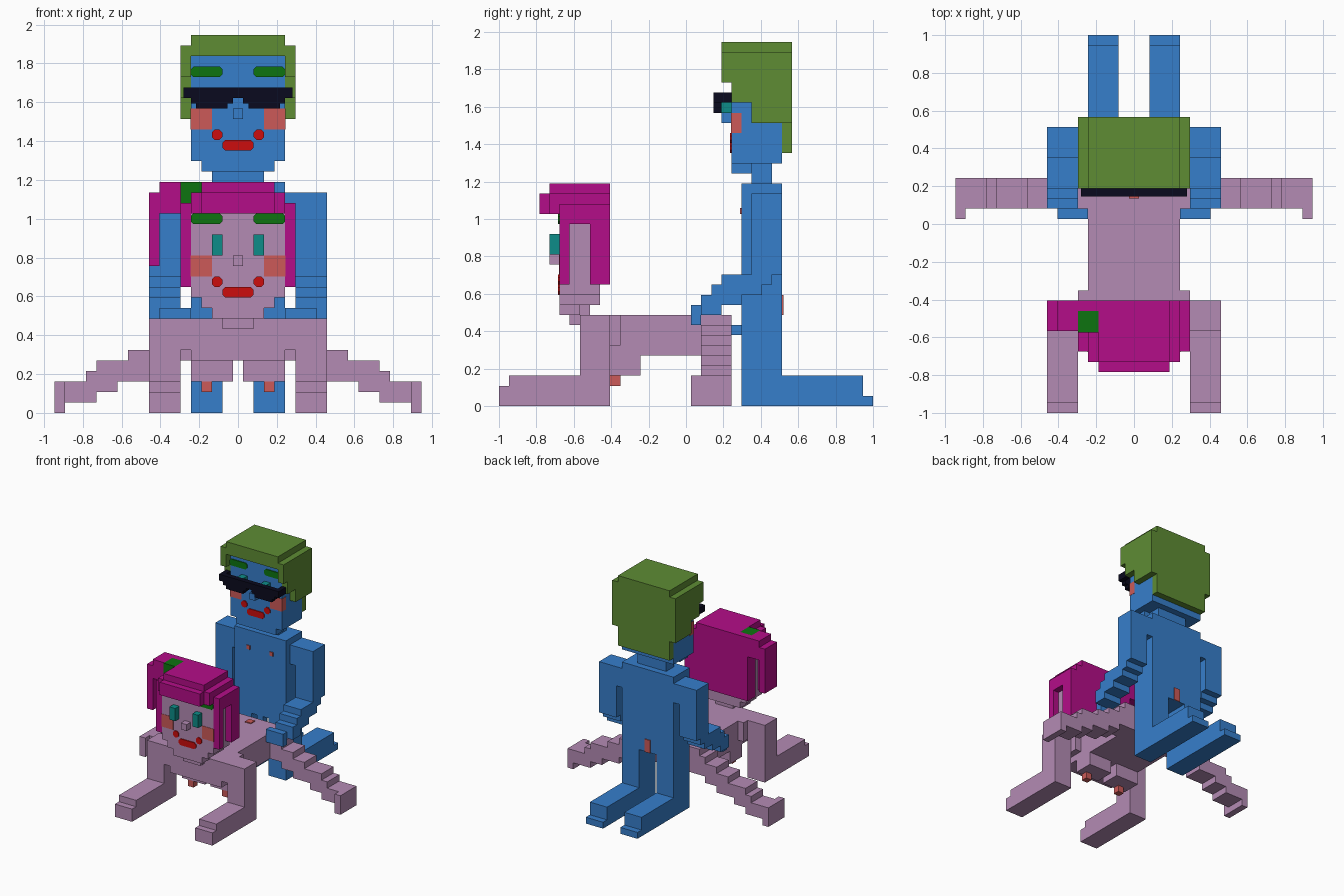
import bpy
import bmesh
from mathutils import Matrix, Vector

UNIT = 2 / 37        # edge length of one block
HALF_DEPTH = 18.5    # depth is counted in blocks from the front
SKIN = 0.15          # thickness of painted plates, in blocks

default = bpy.data.objects.get("Cube")
if default:
    bpy.data.objects.remove(default, do_unlink=True)


def material(name, r, g, b):
    mat = bpy.data.materials.new(name)
    mat.use_nodes = True
    mat.diffuse_color = (r, g, b, 1)
    mat.node_tree.nodes["Principled BSDF"].inputs["Base Color"].default_value = (r, g, b, 1)
    return mat


blue = material("blue", .037, .21, .6)
mauve = material("mauve", .456, .258, .456)
magenta = material("magenta", .456, .004, .246)
olive = material("olive", .112, .262, .034)
dark_green = material("dark_green", .004, .174, .005)
navy = material("navy", .003, .003, .013)
coral = material("coral", .604, .102, .098)
red = material("red", .604, .004, .004)
teal = material("teal", .004, .262, .246)


def add_box(bm, x, y, z, chamfer):
    """Add one block; each argument is a (low, high) pair in block units."""
    low = Vector((x[0], y[0] - HALF_DEPTH, z[0])) * UNIT
    high = Vector((x[1], y[1] - HALF_DEPTH, z[1])) * UNIT
    size = high - low
    place = Matrix.Translation((low + high) / 2) @ Matrix.Diagonal((*size, 1))
    verts = bmesh.ops.create_cube(bm, size=1, matrix=place)["verts"]
    if chamfer:
        edges = {e for v in verts for e in v.link_edges
                 if abs(e.verts[0].co.y - e.verts[1].co.y) > size.y / 2}
        bmesh.ops.bevel(bm, geom=list(edges), offset=chamfer * UNIT,
                        segments=1, affect='EDGES')


def part(name, mat, boxes, mirror=False, chamfer=0):
    """Join blocks into one named object, optionally repeated on the other side."""
    mesh = bpy.data.meshes.new(name)
    bm = bmesh.new()
    for x, y, z in boxes:
        add_box(bm, x, y, z, chamfer)
        if mirror:
            add_box(bm, (-x[1], -x[0]), y, z, chamfer)
    bm.to_mesh(mesh)
    bm.free()
    mesh.materials.append(mat)
    obj = bpy.data.objects.new(name, mesh)
    bpy.context.collection.objects.link(obj)
    return obj


def mid(half):
    return (-half, half)


def face(owner, front, z, cheek_depth):
    """Features shared by both heads; z is the bottom of the mouth."""
    plate = (front - SKIN, front)
    nose = (front - 1, front)
    part(owner + "_mouth", red, [(mid(1.5), plate, (z, z + 1))], chamfer=.3)
    part(owner + "_mouth_corners", red, [((1.5, 2.5), plate, (z + 1, z + 2))], True, .3)
    part(owner + "_eyebrows", dark_green, [((1.5, 4.5), plate, (z + 7, z + 8))], True, .25)
    part(owner + "_eyes", teal, [((1.5, 2.5), nose, (z + 4, z + 6))], True)
    part(owner + "_cheeks", coral,
         [((2.5, 4.5 + SKIN / 3), (front - SKIN / 3, front + cheek_depth), (z + 2, z + 4))], True)


# Kneeling figure: body, legs and feet
side = (4.5, 5.5)
part("kneeling_torso", blue, [(mid(4.5), (24, 28), (9, 22))])
part("kneeling_legs", blue, [((1.5, 4.5), (24, 28), (0, 9)),
                             ((1.5, 4.5), (28, 36), (0, 3)),
                             ((1.5, 4.5), (36, 37), (0, 1))], True)
part("hip_link", blue, [(mid(.5), (23, 24), (7, 8)), (mid(.5), (24, 25), (7, 9))])

# Arms: straight above, then stepping forward to the hands
arm = (5.5, 8.5)
part("kneeling_shoulders", blue, [(side, (25, 28), (18, 21))], True)
part("kneeling_upper_arms", blue, [(arm, (25, 28), (13, 21))], True)
steps = []
for i, bottom in enumerate((9, 9, 10, 10, 11, 11, 12)):
    y = 20 + i
    steps.append((arm, (y, y + 1), (bottom, min(y - 9, 13))))
part("kneeling_forearms", blue, steps, True)
part("kneeling_hands", blue, [((4.5, 7.5), (19, 20), (8, 10))], True)

# Kneeling figure: head
part("kneeling_neck", blue, [(mid(2.5), (25, 27), (22, 24))])
part("kneeling_chin", blue, [(mid(3.5), (23, 25), (23, 24))])
part("kneeling_head", blue, [(mid(4.5), (23, 28), (24, 35))])
part("kneeling_nose", blue, [(mid(.5), (22, 23), (28, 29))])
face("kneeling", 23, 25, 1)

# Short hair: cap, fringe, stepped sides and back
part("short_hair_cap", olive, [(mid(4.5), (22, 29), (35, 36)),
                               (mid(4.5), (22, 23), (34, 35)),
                               (mid(4.5), (28, 29), (25, 35))])
part("short_hair_sides", olive, [(side, (22, 29), (32, 35)),
                                 (side, (23, 29), (30, 32)),
                                 (side, (25, 29), (28, 30))], True)

# Dark glasses
part("glasses_bar", navy, [(mid(5.2), (21.2, 22), (30, 31))])
part("glasses_lenses", navy, [((.5, 4.5), (21.2, 22), (29.5, 30)),
                              ((1, 4), (21.2, 22), (29, 29.5))], True)
part("glasses_arms", navy, [((4.5, 5.2), (22, 23), (30, 31))], True)

# Painted marks on the bodies
part("chest_marks", coral, [((1.7, 2.3), (24 - SKIN, 24), (19, 19.6))], True)
part("back_mark", coral, [(mid(.5), (28, 28 + SKIN), (9, 11))])
part("lower_back_mark", coral, [(mid(.5), (21, 22), (9, 9 + SKIN))])

# Crouching figure: body
part("crouching_torso", mauve, [(mid(4.5), (8, 23), (5, 9))])
part("crouching_shoulders", mauve, [(mid(5.5), (8, 12), (6, 9))])
part("crouching_chest", mauve, [((.5, 4.5), (11, 14), (3, 5))], True)
part("crouching_chest_tips", coral, [((2.5, 3.5), (11, 12), (2, 3))], True)

# Crouching arms resting forward on the ground
part("crouching_arms", mauve, [(arm, (8, 11), (3, 9)),
                               (arm, (1, 11), (0, 3)),
                               (arm, (0, 1), (0, 2))], True)

# Crouching legs stepping outward and down: (end, bottom, top) per step
steps = []
start = 4.5
for end, bottom, top in ((5.5, 5, 9), (6.5, 5, 8), (8.5, 4, 7), (10.5, 3, 6),
                         (11.5, 3, 5), (13.5, 2, 5), (14.5, 1, 4), (16.5, 1, 3)):
    steps.append(((start, end), (20, 23), (bottom, top)))
    start = end
part("crouching_legs", mauve, steps, True)
part("crouching_feet", mauve, [((16.5, 17.5), (19, 23), (0, 3))], True)

# Crouching figure: head
part("crouching_neck", mauve, [(mid(1.5), (7, 9), (8, 10))])
part("crouching_chin", mauve, [(mid(2.5), (6, 8), (9, 10)),
                               (mid(3.5), (6, 10), (10, 11))])
part("crouching_head", mauve, [(mid(4.5), (6, 10), (11, 20))])
part("crouching_nose", mauve, [(mid(.5), (5, 6), (14, 15))])
face("crouching", 6, 11, 0)

# Long hair: layered top, fringe, back and sides around an opening
part("long_hair_top", magenta, [(mid(3.5), (5, 11), (21, 22)),
                                (mid(4.5), (5, 11), (20, 21)),
                                (mid(4.5), (5, 6), (19, 20)),
                                (mid(3.5), (4, 5), (19, 21)),
                                (mid(4.5), (10, 11), (12, 20))])
part("long_hair_sides", magenta, [(side, (6, 7), (12, 20)),
                                  (side, (7, 9), (18, 20)),
                                  (side, (9, 11), (12, 20))], True)

# Side tail and its tie, on the right only
part("side_tail", magenta, [((-8.5, -5.5), (8, 11), (19, 21)),
                            ((-7.5, -5.5), (8, 11), (21, 22)),
                            ((-5.5, -3.5), (10, 11), (20, 22)),
                            ((-8.5, -7.5), (8, 11), (14, 19))])
part("tail_tie", dark_green, [((-5.5, -3.5), (8 - SKIN, 10), (20, 22))])
